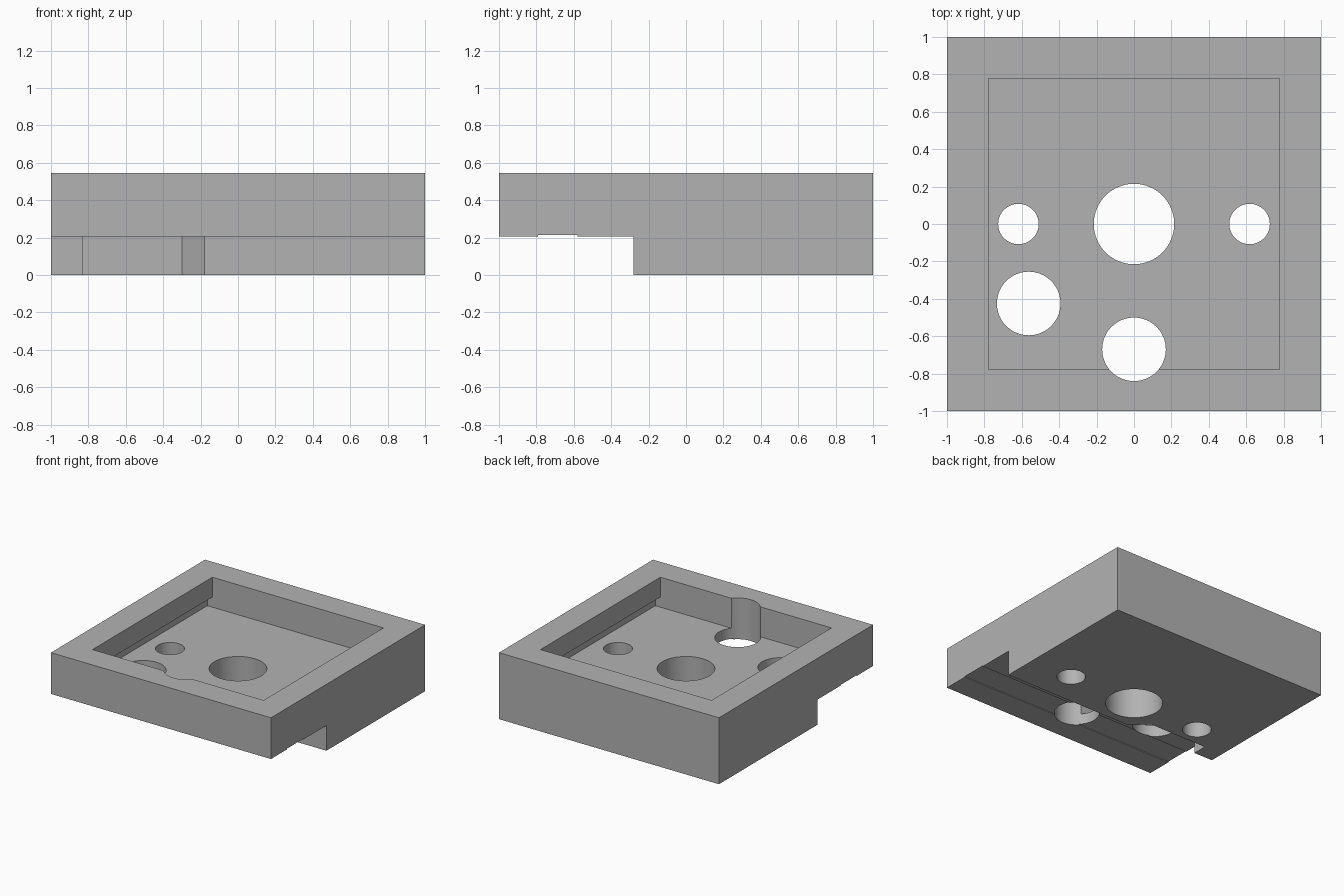
import bpy
import bmesh

cube = bpy.data.objects.get("Cube")
if cube:
    bpy.data.objects.remove(cube, do_unlink=True)

HEIGHT, SHELF, FLOOR = 0.546, 0.207, 0.3

grey = bpy.data.materials.new("plain_grey")
grey.use_nodes = True
colour = (0.45, 0.45, 0.45, 1)
grey.diffuse_color = colour
grey.node_tree.nodes["Principled BSDF"].inputs["Base Color"].default_value = colour


def prism(name, outline, z0, z1):
    """Extrude a flat outline from z0 up to z1."""
    bm = bmesh.new()
    face = bm.faces.new([bm.verts.new((x, y, z0)) for x, y in outline])
    top = bmesh.ops.extrude_face_region(bm, geom=[face])["geom"]
    bmesh.ops.translate(bm, vec=(0, 0, z1 - z0),
                        verts=[v for v in top if isinstance(v, bmesh.types.BMVert)])
    bmesh.ops.recalc_face_normals(bm, faces=bm.faces)
    mesh = bpy.data.meshes.new(name)
    bm.to_mesh(mesh)
    bm.free()
    mesh.materials.append(grey)
    obj = bpy.data.objects.new(name, mesh)
    bpy.context.collection.objects.link(obj)
    return obj


def box(name, x0, x1, y0, y1, z0, z1):
    return prism(name, [(x0, y0), (x1, y0), (x1, y1), (x0, y1)], z0, z1)


def cylinder(name, x, y, radius):
    bpy.ops.mesh.primitive_cylinder_add(vertices=64, radius=radius, depth=2, location=(x, y, 0.3))
    obj = bpy.context.object
    obj.name = name
    obj.data.materials.append(grey)
    return obj


def cut(target, cutter):
    """Subtract the cutter, then discard it."""
    cutter.hide_render = True
    mod = target.modifiers.new("cut", "BOOLEAN")
    mod.operation, mod.solver, mod.object = "DIFFERENCE", "EXACT", cutter
    bpy.context.view_layer.objects.active = target
    bpy.ops.object.modifier_apply(modifier=mod.name)
    bpy.data.objects.remove(cutter, do_unlink=True)


# Square block
plate = box("pocketed_plate", -1, 1, -1, 1, 0, HEIGHT)

# Front step underneath, with a shallow groove across it
cut(plate, box("step_cutter", -1.1, 1.1, -1.1, -0.28, -0.1, SHELF))
cut(plate, box("groove_cutter", -1.1, 1.1, -0.79, -0.58, 0.1, SHELF + 0.006))

# Relief notch in the step wall, with one slanted side
cut(plate, prism("notch_cutter", [(-0.83, -0.35), (-0.11, -0.35), (-0.3, -0.16),
                                  (-0.83, -0.16)], -0.1, SHELF))

# Open pocket, undercut along both side walls
cut(plate, box("pocket_cutter", -0.778, 0.778, -0.778, 0.778, FLOOR, 0.8))
cut(plate, box("undercut_cutter", -0.823, 0.823, -0.778, 0.778, FLOOR, 0.383))

# Through holes
holes = [(0, 0, 0.215), (-0.618, 0, 0.108), (0.618, 0, 0.108),
         (-0.563, -0.425, 0.17), (0, -0.67, 0.17)]
for x, y, radius in holes:
    cut(plate, cylinder("hole_cutter", x, y, radius))

# Smooth hole walls, sharp edges elsewhere
bpy.ops.object.select_all(action="DESELECT")
plate.select_set(True)
bpy.context.view_layer.objects.active = plate
bpy.ops.object.shade_smooth_by_angle()
